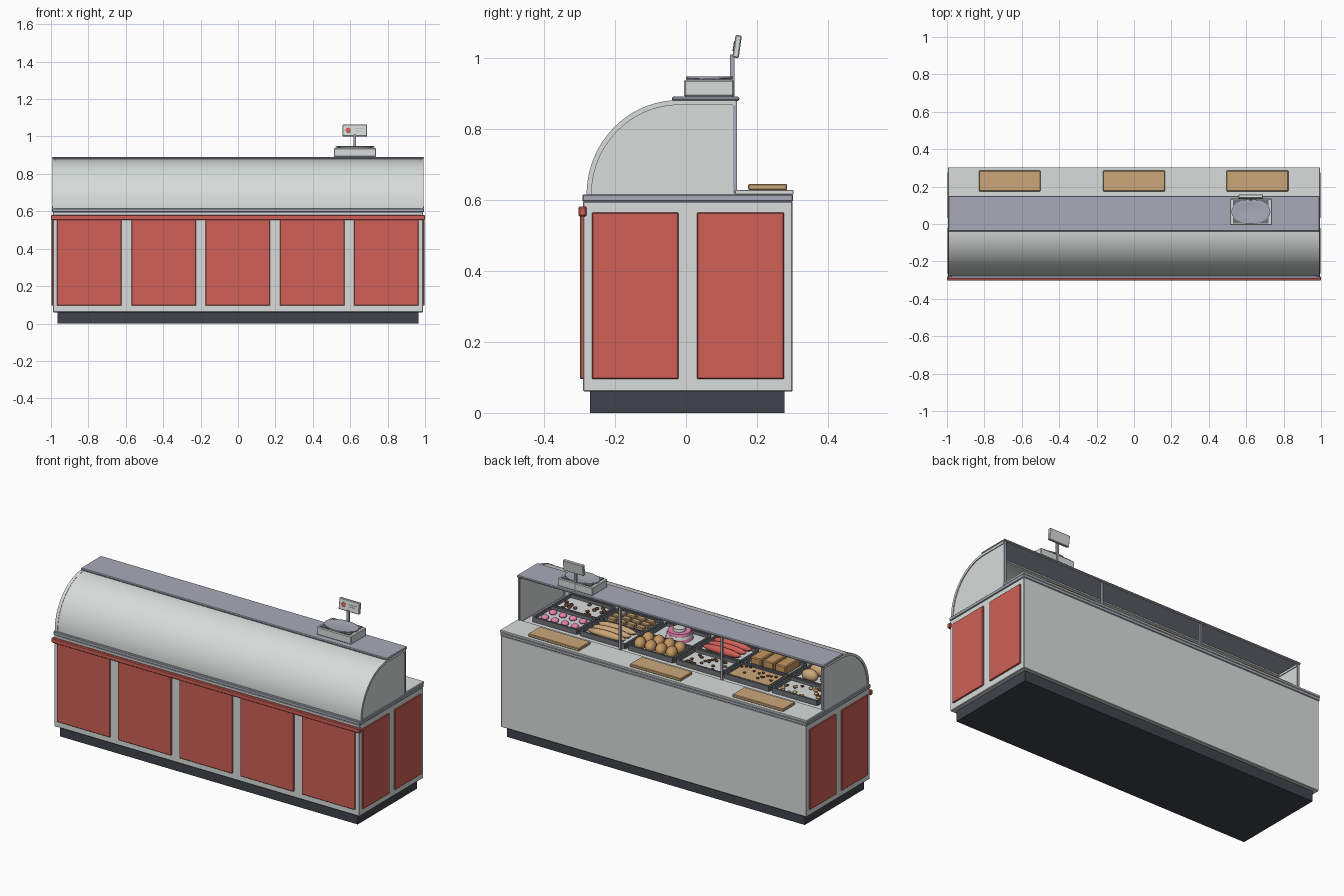
import bpy, bmesh, math, random
from mathutils import Matrix, Vector

if "Cube" in bpy.data.objects:
    bpy.data.objects.remove(bpy.data.objects["Cube"])

random.seed(4)


def mat(name, r, g, b):
    m = bpy.data.materials.new(name)
    m.diffuse_color = (r, g, b, 1)
    m.use_nodes = True
    m.node_tree.nodes["Principled BSDF"].inputs["Base Color"].default_value = m.diffuse_color
    return m


WHITE = mat("off_white", 0.68, 0.72, 0.70)
RED = mat("red", 0.62, 0.115, 0.095)
SLATE = mat("dark_slate", 0.05, 0.056, 0.07)
STEEL = mat("blue_grey_steel", 0.39, 0.41, 0.48)
WOOD = mat("light_wood", 0.60, 0.38, 0.19)
CRUST = mat("golden_crust", 0.55, 0.31, 0.12)
BROWN = mat("chocolate_brown", 0.13, 0.05, 0.025)
PINK = mat("pink_icing", 0.80, 0.22, 0.42)
GREY = mat("tray_grey", 0.16, 0.17, 0.19)


def finish(name, bm, material, smooth=False):
    bmesh.ops.recalc_face_normals(bm, faces=bm.faces)
    me = bpy.data.meshes.new(name)
    bm.to_mesh(me)
    bm.free()
    me.materials.append(material)
    ob = bpy.data.objects.new(name, me)
    bpy.context.collection.objects.link(ob)
    if smooth:
        bpy.context.view_layer.objects.active = ob
        ob.select_set(True)
        bpy.ops.object.shade_smooth_by_angle(angle=math.radians(35))
        ob.select_set(False)
    return ob


def add_box(bm, x, y, z):
    """Box from (min, max) pairs."""
    c = Vector([(a[0] + a[1]) / 2 for a in (x, y, z)])
    s = [a[1] - a[0] for a in (x, y, z)]
    bmesh.ops.create_cube(bm, size=1, matrix=Matrix.Translation(c) @ Matrix.Diagonal((*s, 1)))


def boxes(name, items, material, bevel=0.0):
    bm = bmesh.new()
    for it in items:
        add_box(bm, *it)
    if bevel:
        bmesh.ops.bevel(bm, geom=bm.edges[:], offset=bevel, segments=1, affect='EDGES')
    return finish(name, bm, material)


def add_ball(bm, c, s, rot=0):
    bmesh.ops.create_uvsphere(bm, u_segments=14, v_segments=8, radius=1,
                              matrix=Matrix.Translation(c) @ Matrix.Rotation(rot, 4, 'Z') @ Matrix.Diagonal((*s, 1)))


def balls(name, items, material):
    bm = bmesh.new()
    for it in items:
        add_ball(bm, *it)
    return finish(name, bm, material, True)


def extrude_x(name, profile, spans, material):
    """Closed (y, z) profile swept along x over each span."""
    bm = bmesh.new()
    for x0, x1 in spans:
        f = bm.faces.new([bm.verts.new((x0, y, z)) for y, z in profile])
        r = bmesh.ops.extrude_face_region(bm, geom=[f])
        bmesh.ops.translate(bm, vec=(x1 - x0, 0, 0),
                            verts=[v for v in r['geom'] if isinstance(v, bmesh.types.BMVert)])
    return finish(name, bm, material, True)


# Cabinet, plinth and steel rim
boxes("plinth", [((-0.965, 0.965), (-0.27, 0.278), (0, 0.062))], SLATE)
boxes("cabinet", [((-0.99, 0.99), (-0.29, 0.30), (0.06, 0.596))], WHITE, 0.003)
boxes("steel_rim", [((-0.994, 0.994), (-0.292, 0.302), (0.595, 0.615))], STEEL, 0.003)
boxes("service_counter", [((-0.994, 0.994), (0.137, 0.303), (0.615, 0.628))], WHITE, 0.002)
boxes("display_deck", [((-0.97, 0.97), (-0.26, 0.137), (0.613, 0.619))], WHITE)

# Red panels and bumper rail
boxes("front_panels", [((-0.967 + 0.397 * i, -0.622 + 0.397 * i), (-0.299, -0.28), (0.095, 0.56))
                       for i in range(5)], RED, 0.003)
boxes("end_panels", [((min(s * 0.98, s * 0.998), max(s * 0.98, s * 0.998)), y, (0.095, 0.565))
                     for s in (-1, 1) for y in ((-0.265, -0.021), (0.031, 0.276))], RED, 0.003)
boxes("bumper_rail", [((-1, 1), (-0.303, -0.28), (0.553, 0.581))], RED, 0.004)


# Curved canopy
def arc(inset, n=24):
    return [(-0.02 - (0.26 - inset) * math.cos(a), 0.615 + (0.266 - inset) * math.sin(a))
            for a in (math.pi / 2 * i / n for i in range(n + 1))]


def band(a, b, end):
    o, i = arc(a), arc(b)
    return o + [(end, o[-1][1]), (end, i[-1][1])] + i[::-1]


extrude_x("curved_front", band(0.002, 0.010, 0.0), [(-0.976, 0.976)], WHITE)
extrude_x("end_arch_frames", band(0.0, 0.014, 0.14), [(-0.992, -0.974), (0.974, 0.992)], WHITE)
extrude_x("end_walls", arc(0.012) + [(0.139, 0.869), (0.139, 0.615)],
          [(-0.987, -0.979), (0.979, 0.987)], WHITE)
boxes("top_shelf", [((-0.994, 0.994), (-0.04, 0.15), (0.878, 0.891))], STEEL, 0.004)
boxes("back_posts", [((x - 0.006, x + 0.006), (0.132, 0.144), (0.62, 0.88))
                     for x in (-0.983, -0.33, 0.33, 0.983)], STEEL)

# Serving boards
boxes("serving_boards", [((x - 0.165, x + 0.165), (0.175, 0.285), (0.628, 0.645))
                         for x in (-0.665, 0, 0.66)], WOOD, 0.003)

# Display trays: two rows of six
COLS = [0.78 - 0.311 * i for i in range(6)]
ROWS = [0.015, -0.165]
Z = 0.630
rims, floors = [], []
for x in COLS:
    for y in ROWS:
        w, d = 0.143, 0.083
        floors.append(((x - w, x + w), (y - d, y + d), (0.619, Z)))
        for s in (-1, 1):
            rims.append(((x + s * w - 0.005, x + s * w + 0.005), (y - d, y + d), (0.619, 0.648)))
            rims.append(((x - w, x + w), (y + s * d - 0.005, y + s * d + 0.005), (0.619, 0.648)))
boxes("tray_floors", floors, WHITE)
boxes("tray_rims", rims, GREY)


def scatter(x, y, n, size, z=Z):
    return [((x + random.uniform(-0.12, 0.12), y + random.uniform(-0.065, 0.065), z + size * 0.4),
             (size, size, size * 0.7)) for _ in range(n)]


def grid(x, y, nx, ny, dx, dy):
    return [(x + (i - (nx - 1) / 2) * dx, y + (j - (ny - 1) / 2) * dy)
            for i in range(nx) for j in range(ny)]


# Pastries in the rear row, nearest the server
f, b = ROWS
balls("iced_buns", [((x, y, Z + 0.008), (0.022, 0.022, 0.014)) for x, y in grid(COLS[0], f, 4, 2, 0.065, 0.075)], PINK)
balls("baguettes", [((COLS[1], f + dy, Z + 0.02), (0.125, 0.024, 0.022)) for dy in (-0.05, 0, 0.05)], WOOD)
balls("round_loaves", [((x, y, Z + 0.022), (0.032, 0.045, 0.034), 0.4)
                       for x, y in grid(COLS[2], f, 4, 2, 0.068, 0.075)], CRUST)
balls("chocolate_bites", scatter(COLS[3], f, 22, 0.009), BROWN)
boxes("flat_cake", [((COLS[4] - 0.13, COLS[4] + 0.13), (f - 0.07, f + 0.07), (Z, Z + 0.015))], WOOD)
balls("cake_chips", scatter(COLS[4], f, 14, 0.008, Z + 0.015), BROWN)
balls("small_cookies", scatter(COLS[5], f, 14, 0.012), CRUST)
balls("small_chocolates", scatter(COLS[5], f, 10, 0.009), BROWN)

# Pastries in the front row
balls("truffles", scatter(COLS[0], b, 20, 0.011), BROWN)
boxes("wafer_bars", [((x - 0.025, x + 0.025), (y - 0.016, y + 0.016), (Z, Z + 0.025))
                     for x, y in grid(COLS[1], b, 4, 3, 0.062, 0.045)], WOOD, 0.004)
boxes("tea_loaves", [((x - 0.034, x + 0.034), (b - 0.07, b + 0.07), (Z, Z + 0.05))
                     for x in (COLS[4] - 0.08, COLS[4], COLS[4] + 0.08)], CRUST, 0.005)
balls("rolls", [((x, y, Z + 0.025), (0.05, 0.034, 0.035)) for x, y in grid(COLS[5], b, 2, 2, 0.12, 0.075)], WOOD)
balls("red_rolls", [((COLS[3], b + dy, Z + 0.022), (0.125, 0.023, 0.023)) for dy in (-0.05, 0, 0.05)], RED)


# Layered ring cake
def disc(name, x, y, z, r, h, material):
    bm = bmesh.new()
    bmesh.ops.create_cone(bm, cap_ends=True, segments=28, radius1=r, radius2=r * 0.94, depth=h,
                          matrix=Matrix.Translation((x, y, z + h / 2)))
    finish(name, bm, material, True)


for i, (r, m) in enumerate([(0.075, PINK), (0.072, WHITE), (0.066, PINK), (0.035, WHITE)]):
    disc("cake_layer", COLS[2], b, Z + 0.015 * i, r, 0.015, m)

# Weighing scale: body, pan, pole
boxes("scale_body", [((0.512, 0.738), (-0.006, 0.135), (0.891, 0.938))], WHITE, 0.004)
boxes("scale_top_edge", [((0.53, 0.72), (0.002, 0.128), (0.938, 0.942))], GREY)
bm = bmesh.new()
rings = []
for r, z in ((1, 0.941), (1, 0.947), (0.93, 0.948), (0.6, 0.944), (0.25, 0.943)):
    rings.append([bm.verts.new((0.625 + 0.104 * r * math.cos(a), 0.066 + 0.066 * r * math.sin(a), z))
                  for a in (math.tau * i / 36 for i in range(36))])
for p, q in zip(rings, rings[1:]):
    for i in range(36):
        bm.faces.new((p[i], p[i - 1], q[i - 1], q[i]))
bm.faces.new(rings[-1])
bm.faces.new(rings[0])
finish("scale_pan", bm, STEEL, True)
boxes("scale_pole", [((0.618, 0.632), (0.124, 0.136), (0.89, 1.01))], STEEL)

# Scale display, tilted back, with thin painted plates
tilt = Matrix.Translation((0.625, 0.144, 1.032)) @ Matrix.Rotation(math.radians(-8), 4, 'X')
boxes("display_head", [((-0.066, 0.066), (-0.009, 0.009), (-0.032, 0.032))], WHITE, 0.003).matrix_world = tilt
boxes("display_lines", [((0.0, 0.052), (-0.011, -0.008), (0.006, 0.009)),
                        ((0.0, 0.04), (-0.011, -0.008), (-0.006, -0.003))], STEEL).matrix_world = tilt
bm = bmesh.new()
bmesh.ops.create_cone(bm, cap_ends=True, segments=20, radius1=0.014, radius2=0.014, depth=0.004,
                      matrix=Matrix.Translation((-0.036, -0.009, 0)) @ Matrix.Rotation(math.pi / 2, 4, 'X'))
finish("display_dot", bm, RED).matrix_world = tilt
